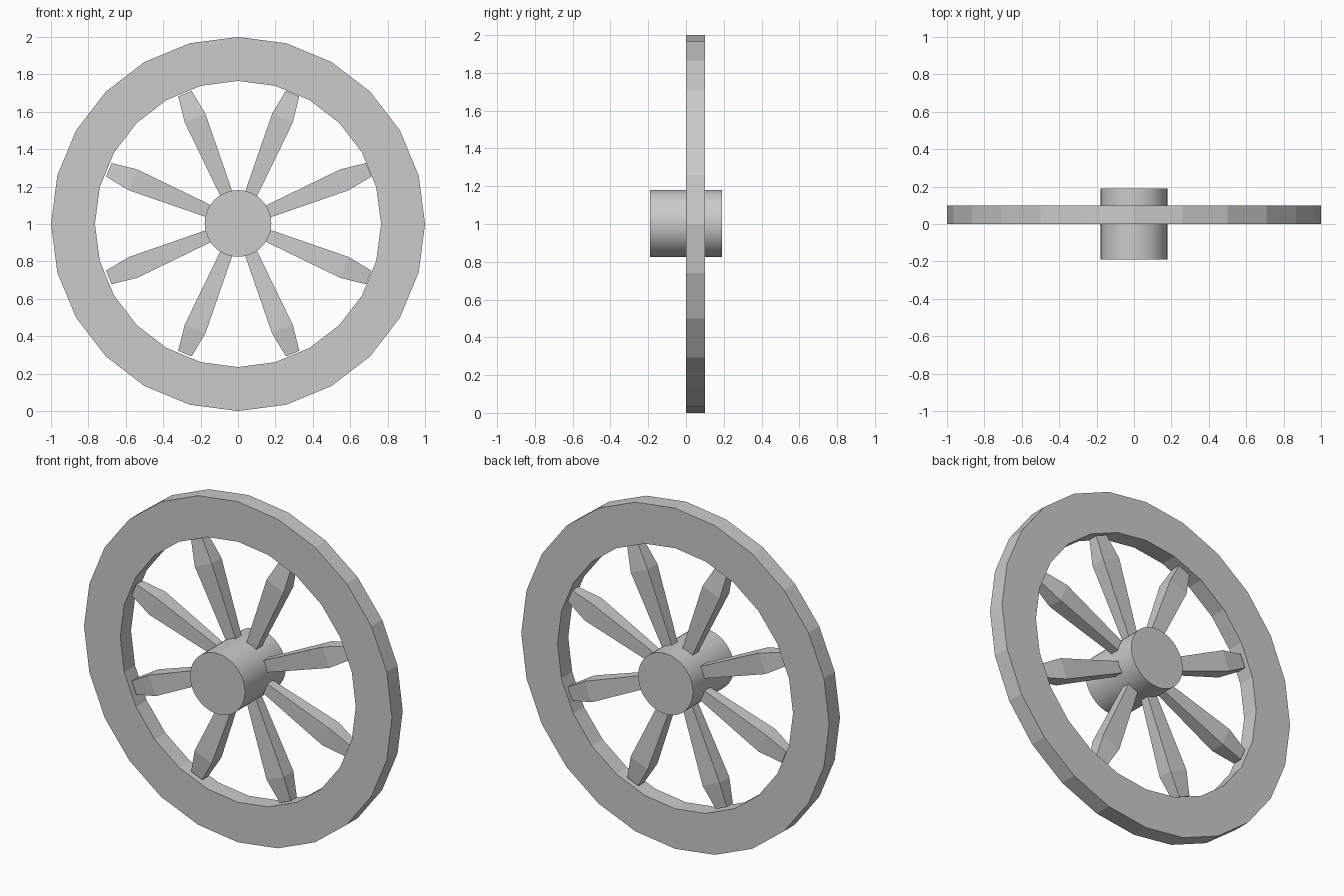
import bpy, bmesh, math
from mathutils import Vector

if "Cube" in bpy.data.objects:
    bpy.data.objects.remove(bpy.data.objects["Cube"])

grey = bpy.data.materials.new("plain grey")
grey.use_nodes = True
grey.diffuse_color = (0.6, 0.6, 0.6, 1)
grey.node_tree.nodes["Principled BSDF"].inputs["Base Color"].default_value = grey.diffuse_color


def finish(name, bm):
    bmesh.ops.recalc_face_normals(bm, faces=bm.faces)
    mesh = bpy.data.meshes.new(name)
    bm.to_mesh(mesh)
    bm.free()
    mesh.materials.append(grey)
    obj = bpy.data.objects.new(name, mesh)
    bpy.context.collection.objects.link(obj)
    return obj


def skin(bm, rings, closed=False):
    """Bridge consecutive vertex loops, capping the ends unless closed."""
    loops = [[bm.verts.new(p) for p in ring] for ring in rings]
    pairs = list(zip(loops, loops[1:] + loops[:1]))
    for a, b in pairs if closed else pairs[:-1]:
        for i in range(len(a)):
            j = (i + 1) % len(a)
            bm.faces.new((a[i], a[j], b[j], b[i]))
    if not closed:
        bm.faces.new(loops[0])
        bm.faces.new(loops[-1])


def circle(radius, y, sides):
    turns = [math.tau * i / sides for i in range(sides)]
    return [(radius * math.cos(t), y, 1 + radius * math.sin(t)) for t in turns]


# Faceted rim with a rectangular section
bm = bmesh.new()
skin(bm, [circle(r, y, 24) for r, y in ((1, 0), (1, 0.1), (0.765, 0.1), (0.765, 0))], True)
finish("rim", bm)

# Round hub, longer towards the front
bm = bmesh.new()
skin(bm, [circle(0.178, y, 48) for y in (-0.19, 0.19)])
hub = finish("hub", bm)
hub.location.z = 0.003
bpy.context.view_layer.objects.active = hub
hub.select_set(True)
bpy.ops.object.shade_smooth_by_angle(angle=math.radians(30))

# Eight spokes that swell before meeting the rim: radius, half width, half depth
sections = ((0.12, 0.031, 0.025), (0.61, 0.06, 0.045), (0.752, 0.039, 0.028))
for k in range(8):
    angle = math.tau * (k + 0.5) / 8
    out = Vector((math.cos(angle), 0, math.sin(angle)))
    side = Vector((-out.z, 0, out.x))
    centre = Vector((0.004, 0.05, 1.002))
    bm = bmesh.new()
    skin(bm, [[centre + out * r + side * w * s + Vector((0, d * t, 0))
               for s, t in ((-1, -1), (1, -1), (1, 1), (-1, 1))]
              for r, w, d in sections])
    finish(f"spoke_{k + 1}", bm)
